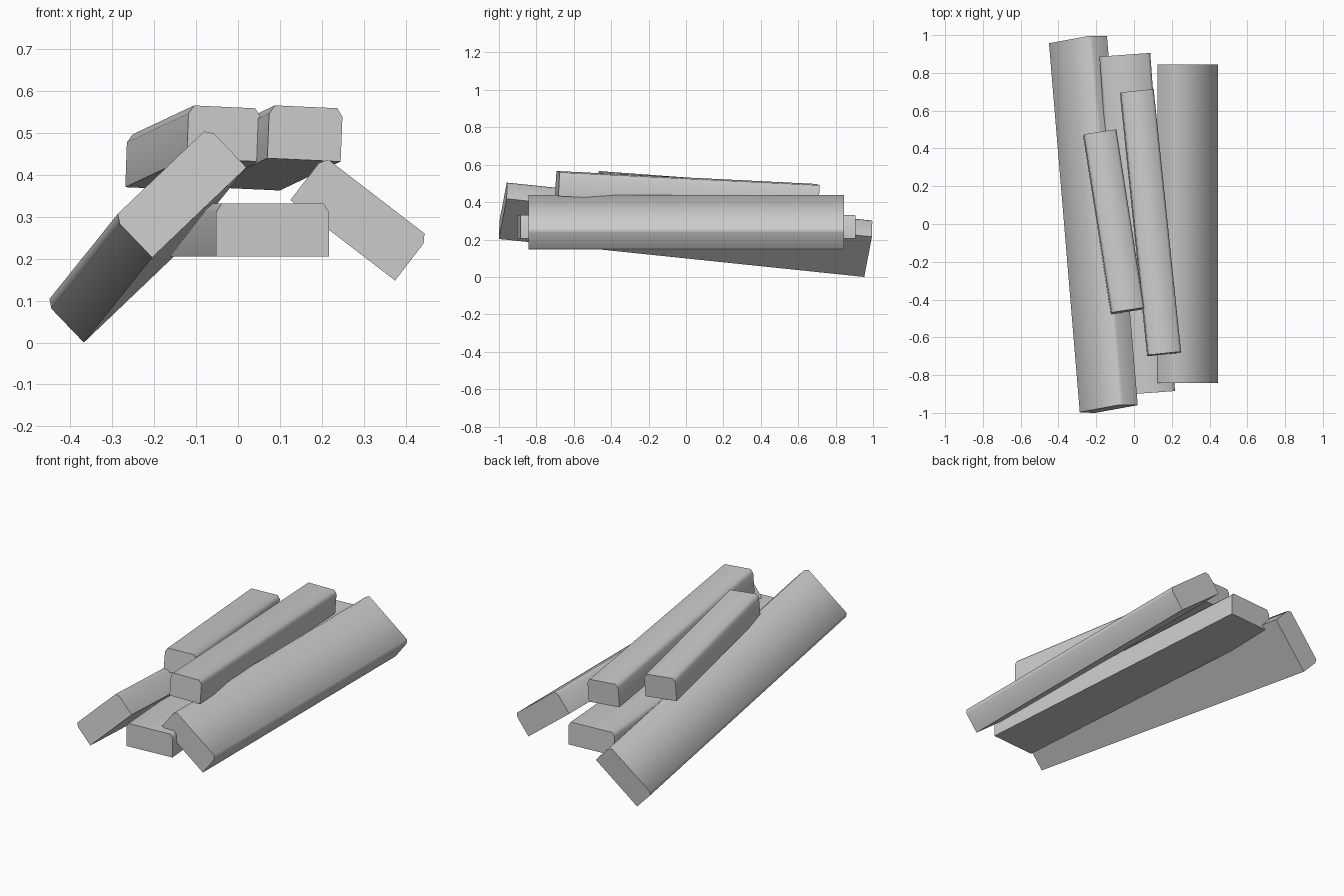
import bpy, bmesh, math
from mathutils import Vector

if "Cube" in bpy.data.objects:
    bpy.data.objects.remove(bpy.data.objects["Cube"])

CHAMFER_W, CHAMFER_H = 0.013, 0.02


def plank(name, corner, across, along, thick):
    """Board from its lower left front corner, width vector and length vector."""
    corner, across, along = Vector(corner), Vector(across), Vector(along)
    # square the ends to the length of the board
    d = along.normalized()
    width = across.length
    w = (across - d * across.dot(d)).normalized()
    up = w.cross(d)
    # section with both upper edges chamfered
    section = [(0, 0), (width, 0),
               (width, thick - CHAMFER_H), (width - CHAMFER_W, thick),
               (CHAMFER_W, thick), (0, thick - CHAMFER_H)]
    bm = bmesh.new()
    front = bm.faces.new([bm.verts.new(corner + w * u + up * v) for u, v in section])
    res = bmesh.ops.extrude_face_region(bm, geom=[front])
    moved = [g for g in res["geom"] if isinstance(g, bmesh.types.BMVert)]
    bmesh.ops.translate(bm, verts=moved, vec=along)
    bmesh.ops.recalc_face_normals(bm, faces=bm.faces[:])
    mesh = bpy.data.meshes.new(name)
    bm.to_mesh(mesh)
    bm.free()
    ob = bpy.data.objects.new(name, mesh)
    bpy.context.collection.objects.link(ob)
    bpy.ops.object.select_all(action='DESELECT')
    bpy.context.view_layer.objects.active = ob
    ob.select_set(True)
    bpy.ops.object.shade_smooth_by_angle(angle=math.radians(65))
    return ob


# wide board leaning on the left, dropping towards the back
plank("left_leaning_plank", (-0.205, -1.0, 0.203), (0.225, 0.041, 0.215),
      (-0.163, 1.953, -0.203), 0.132)
# wide board leaning on the right
plank("right_leaning_plank", (0.125, -0.843, 0.34), (0.25, 0, -0.192),
      (0, 1.687, 0), 0.132)
# flat board in the middle
plank("middle_plank", (-0.052, -0.904, 0.205), (0.269, 0.0195, 0),
      (-0.131, 1.79, 0), 0.127)
# two narrow boards lying on top
plank("top_right_plank", (0.07, -0.70, 0.44), (0.175, 0.018, -0.008),
      (-0.145, 1.39, -0.069), 0.127)
plank("top_left_plank", (-0.122, -0.478, 0.44), (0.172, 0.026, -0.008),
      (-0.147, 0.943, -0.069), 0.127)
